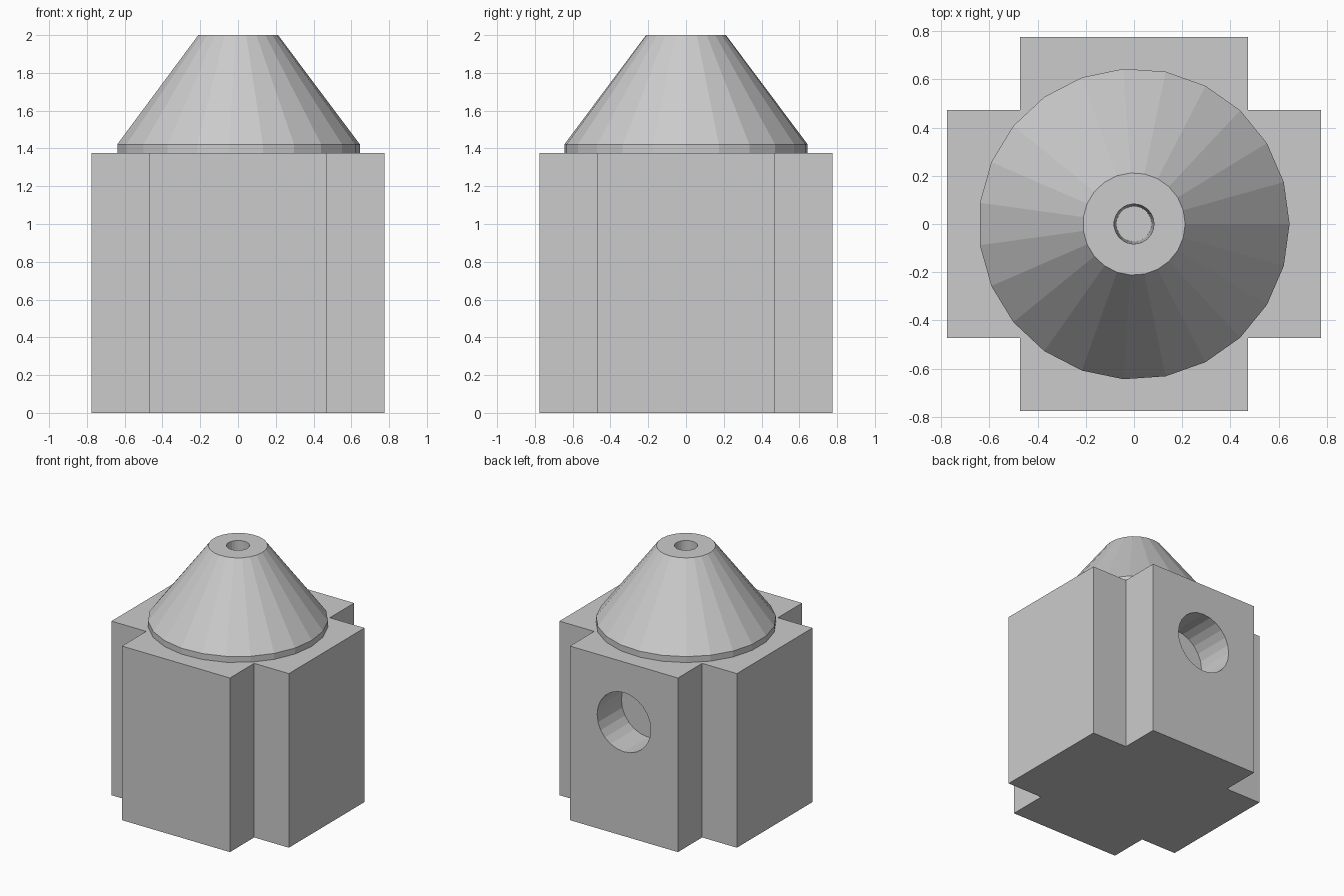
import bpy, bmesh, math
from mathutils import Matrix

cube = bpy.data.objects.get("Cube")
if cube:
    bpy.data.objects.remove(cube, do_unlink=True)

grey = bpy.data.materials.new("plain grey")
grey.use_nodes = True
colour = (0.6, 0.6, 0.6, 1)
grey.diffuse_color = colour
grey.node_tree.nodes["Principled BSDF"].inputs["Base Color"].default_value = colour


def add_object(name, bm):
    bmesh.ops.recalc_face_normals(bm, faces=bm.faces)
    mesh = bpy.data.meshes.new(name)
    bm.to_mesh(mesh)
    bm.free()
    mesh.materials.append(grey)
    obj = bpy.data.objects.new(name, mesh)
    bpy.context.collection.objects.link(obj)
    return obj


def turned(name, profile, sides):
    """Revolve (radius, height) points and cap both ends."""
    bm = bmesh.new()
    rings = [[bm.verts.new((r * math.cos(math.tau * i / sides),
                            r * math.sin(math.tau * i / sides), z))
              for i in range(sides)] for r, z in profile]
    for low, high in zip(rings, rings[1:]):
        for i in range(sides):
            j = (i + 1) % sides
            bm.faces.new((low[i], low[j], high[j], high[i]))
    bm.faces.new(rings[0])
    bm.faces.new(rings[-1])
    return add_object(name, bm)


# Cross-shaped body: one notched corner turned four times
ARM, WAIST, BODY_TOP = 0.775, 0.472, 1.375
bm = bmesh.new()
outline = []
for turn in range(4):
    rot = Matrix.Rotation(turn * math.pi / 2, 3, "Z")
    for x, y in ((ARM, WAIST), (WAIST, WAIST), (WAIST, ARM)):
        outline.append(bm.verts.new(rot @ Matrix.Translation((x, y, 0)).translation))
base = bm.faces.new(outline)
top = bmesh.ops.extrude_face_region(bm, geom=[base])["geom"]
bmesh.ops.translate(bm, vec=(0, 0, BODY_TOP),
                    verts=[v for v in top if isinstance(v, bmesh.types.BMVert)])
body = add_object("cross_body", bm)

# Round socket in the back arm
cutter = turned("socket_cutter", [(0.234, 0), (0.234, 0.4)], 24)
cutter.rotation_euler.x = -math.pi / 2
cutter.location = (0, WAIST, 0.9)
cutter.hide_render = True
cutter.hide_viewport = True
cut = body.modifiers.new("back_socket", "BOOLEAN")
cut.operation = "DIFFERENCE"
cut.solver = "EXACT"
cut.object = cutter

# Conical top with a short rim and a slightly tapered bore
turned("cone_top", [(0.645, BODY_TOP), (0.645, 1.422), (0.212, 2.0),
                    (0.083, 2.0), (0.073, BODY_TOP + 0.002)], 23)
